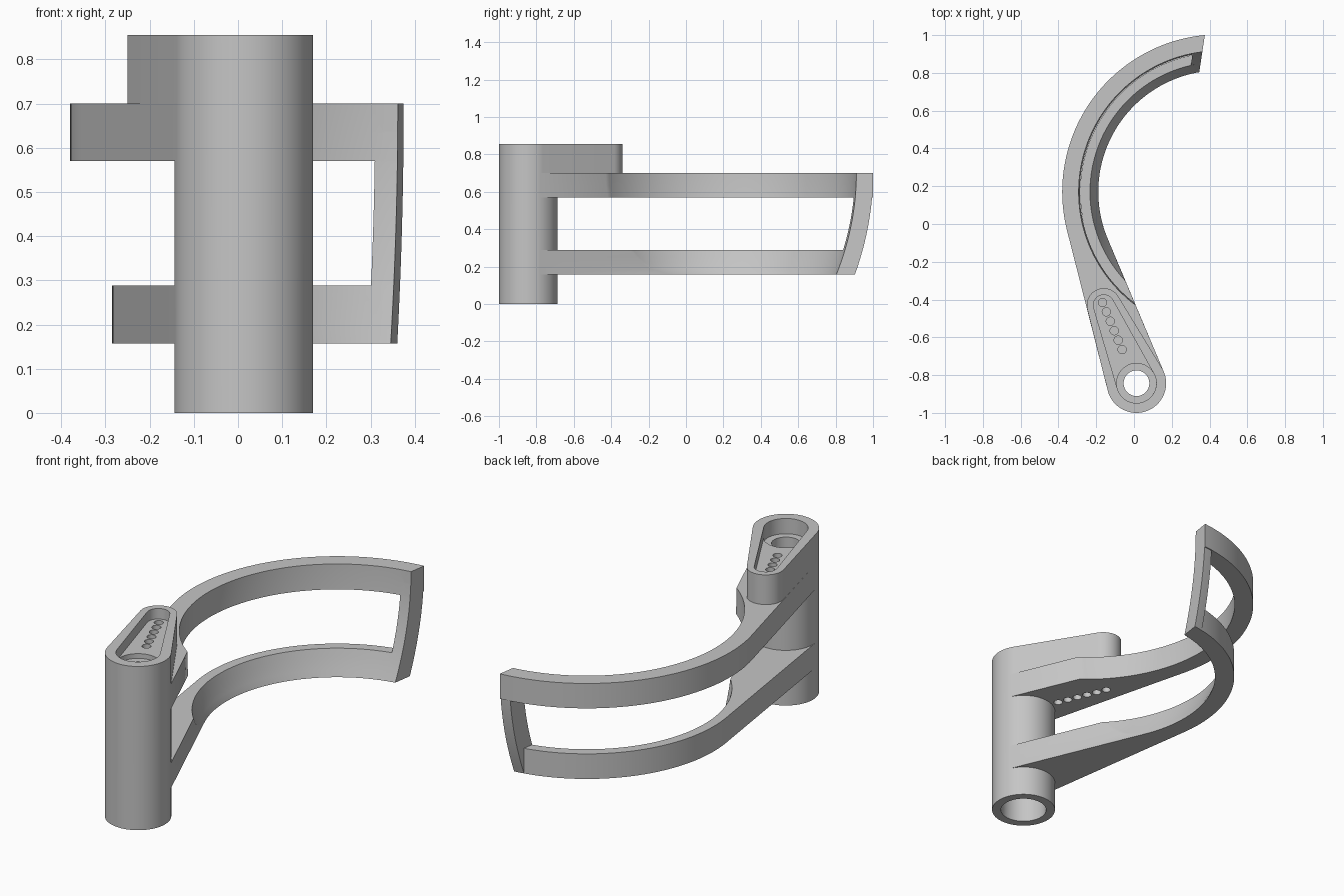
import bpy, bmesh, math
from mathutils import Vector

if "Cube" in bpy.data.objects:
    bpy.data.objects.remove(bpy.data.objects["Cube"])

POST = Vector((0.013, -0.843))       # axis of the upright tube
HUB = Vector((0.454, 0.17))          # centre of the curved arms
TIP = Vector((-0.16, -0.43))         # small end of the top block
POST_R = 0.157
Z_LOW, Z_HIGH = 0.157, 0.70

grey = bpy.data.materials.new("grey")
grey.diffuse_color = (0.56, 0.56, 0.56, 1)
grey.use_nodes = True
grey.node_tree.nodes["Principled BSDF"].inputs["Base Color"].default_value = grey.diffuse_color


def loft(name, sections):
    """Solid through matching outlines given as (z, points)."""
    bm = bmesh.new()
    rings = [[bm.verts.new((p[0], p[1], z)) for p in pts] for z, pts in sections]
    for a, b in zip(rings, rings[1:]):
        for i in range(len(a)):
            j = (i + 1) % len(a)
            bm.faces.new((a[i], a[j], b[j], b[i]))
    bm.faces.new(rings[0])
    bm.faces.new(rings[-1])
    bmesh.ops.recalc_face_normals(bm, faces=bm.faces)
    me = bpy.data.meshes.new(name)
    bm.to_mesh(me)
    bm.free()
    me.materials.append(grey)
    ob = bpy.data.objects.new(name, me)
    bpy.context.collection.objects.link(ob)
    return ob


def arc(c, r, a0, a1, n):
    return [c + r * Vector((math.cos(a0 + (a1 - a0) * i / n), math.sin(a0 + (a1 - a0) * i / n)))
            for i in range(n + 1)]


def cylinder(name, c, r, z0, z1, n=64):
    pts = arc(c, r, 0, 2 * math.pi, n)[:-1]
    return loft(name, [(z0, pts), (z1, pts)])


def left_tangent(r1, r2, c1, c2):
    """Direction angle of the outward normal of the left common tangent."""
    d = c2 - c1
    return math.atan2(d.y, d.x) + math.asin((r2 - r1) / d.length) + math.pi / 2


def slot(name, r_post, r_tip, z0, z1):
    """Tapered slot around the post axis and the block tip."""
    d = TIP - POST
    t = math.atan2(d.y, d.x)
    h = math.acos((r_post - r_tip) / d.length)
    pts = arc(POST, r_post, t + h, t + 2 * math.pi - h, 48) + arc(TIP, r_tip, t - h, t + h, 32)
    return loft(name, [(z0, pts), (z1, pts)])


def hit(p, d, r, far):
    """Where the line p + t d meets the circle of radius r around the hub."""
    d = d.normalized()
    b = (p - HUB).dot(d)
    s = math.sqrt(max(0, b * b - (p - HUB).length_squared + r * r))
    return p + d * (-b + (s if far else -s))


def angle(p):
    return math.atan2(p.y - HUB.y, p.x - HUB.x) % (2 * math.pi)


def end_angle(r, x):
    return angle(hit(Vector((x, 1.0)), Vector((0.15, 1)), r, True))


def bulge(z):
    return ((Z_HIGH - z) / (Z_HIGH - Z_LOW)) ** 2


def outer_r(z):
    return 0.834 - 0.095 * bulge(z)


def inner_r(z):
    return 0.747 - 0.104 * bulge(z)


def arm(name, z0, z1, r_out, steps):
    """Arm that leaves the post straight and then curves round the hub."""
    n = left_tangent(POST_R, r_out, POST, HUB)
    right = POST + POST_R * Vector((0.921, 0.389))
    sections = []
    for i in range(steps + 1):
        z = z0 + (z1 - z0) * i / steps
        r_in = inner_r(z)
        corner = angle(hit(right, Vector((-0.389, 0.921)), r_in, False))
        pts = [POST + POST_R * Vector((math.cos(n), math.sin(n)))]
        pts += arc(HUB, r_out, n % (2 * math.pi), end_angle(r_out, 0.375), 48)
        pts += arc(HUB, r_in, end_angle(r_in, 0.375), corner, 56)
        sections.append((z, pts + [right]))
    return loft(name, sections)


def boolean(ob, other, op):
    m = ob.modifiers.new(op.lower(), 'BOOLEAN')
    m.operation, m.object, m.solver = op, other, 'EXACT'
    bpy.context.view_layer.objects.active = ob
    bpy.ops.object.modifier_apply(modifier=m.name)
    bpy.data.objects.remove(other)


# Post, top block and the two arms joined into one bracket
bracket = cylinder("bracket", POST, POST_R, 0, 0.855, 96)
boolean(bracket, slot("top_block", POST_R, 0.09, 0.6, 0.855), 'UNION')
boolean(bracket, arm("upper_arm", 0.57, Z_HIGH, 0.834, 2), 'UNION')
boolean(bracket, arm("lower_arm", Z_LOW, 0.288, 0.739, 4), 'UNION')

# Curved strip that links the arm ends
strip_sections = []
for k in range(17):
    z = Z_LOW + (Z_HIGH - Z_LOW) * k / 16
    ro, ri = outer_r(z), inner_r(z)
    strip_sections.append((z, arc(HUB, ro, end_angle(ro, 0.325), end_angle(ro, 0.375), 4)
                           + arc(HUB, ri, end_angle(ri, 0.375), end_angle(ri, 0.325), 4)))
boolean(bracket, loft("end_strip", strip_sections), 'UNION')

# Pocket in the block, seat and bore in the post, row of small holes
boolean(bracket, slot("pocket", 0.105, 0.055, 0.80, 0.9), 'DIFFERENCE')
boolean(bracket, cylinder("seat", POST, 0.105, 0.775, 0.82), 'DIFFERENCE')
boolean(bracket, cylinder("top_hole", POST, 0.068, 0.6, 0.9), 'DIFFERENCE')
boolean(bracket, cylinder("bore", POST, 0.113, -0.1, 0.72), 'DIFFERENCE')
for k in range(6):
    spot = Vector((-0.167, -0.415)).lerp(Vector((-0.063, -0.665)), k / 5)
    boolean(bracket, cylinder("small_hole", spot, 0.022, 0.5, 0.9, 24), 'DIFFERENCE')

bracket.select_set(True)
bpy.context.view_layer.objects.active = bracket
bpy.ops.object.shade_smooth_by_angle(angle=math.radians(30))
